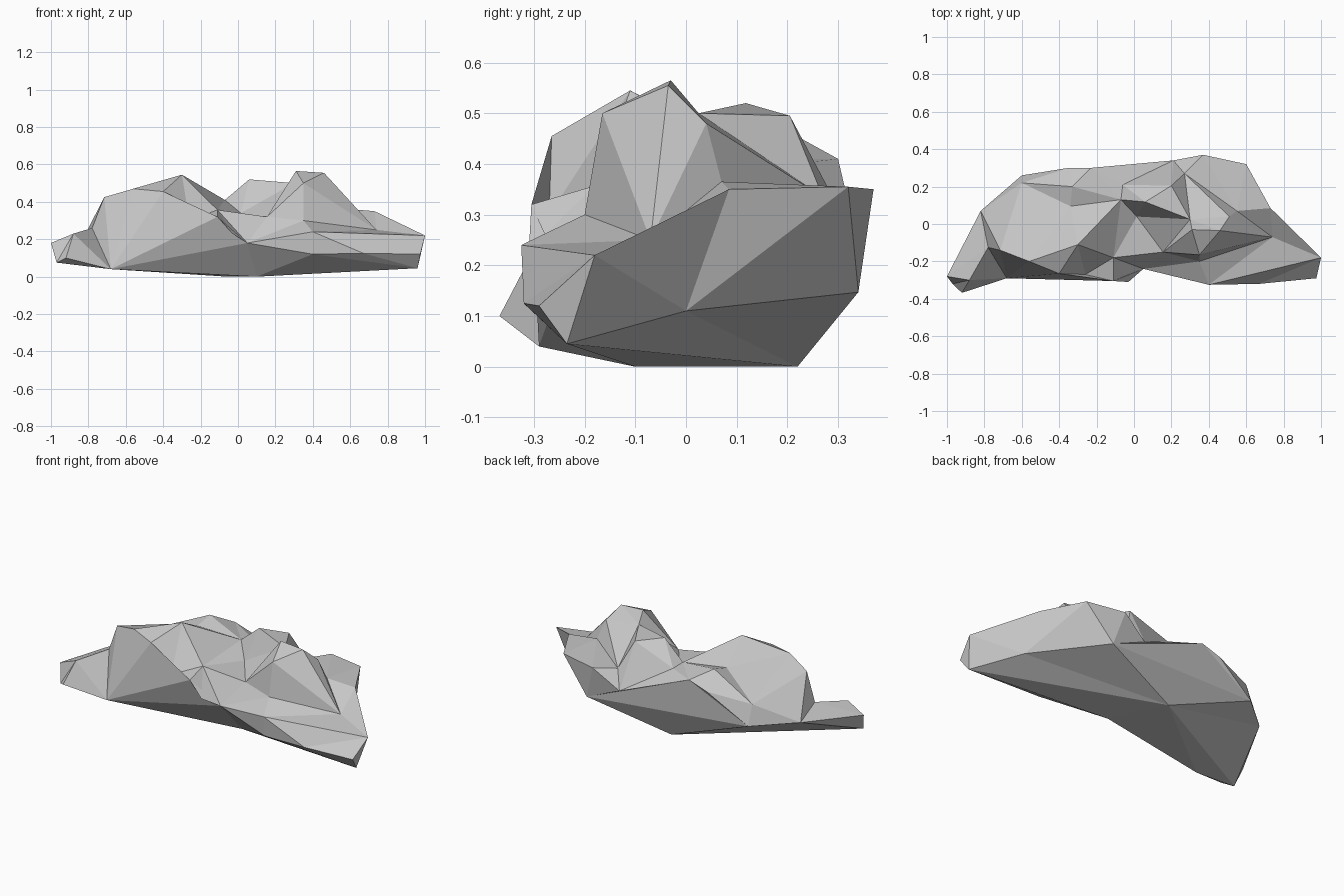
import bpy
import bmesh
from mathutils import Vector
from mathutils.geometry import delaunay_2d_cdt

default_cube = bpy.data.objects.get("Cube")
if default_cube:
    bpy.data.objects.remove(default_cube, do_unlink=True)


def make_material(name, colour):
    material = bpy.data.materials.new(name)
    material.use_nodes = True
    material.diffuse_color = colour
    shader = material.node_tree.nodes["Principled BSDF"]
    shader.inputs["Base Color"].default_value = colour
    shader.inputs["Roughness"].default_value = 0.9
    return material


def faceted_sheet(name, outline, creases, material, facing_up):
    """Triangulate the area inside an outline, keeping each crease as an edge path."""
    points = [Vector(p) for p in outline]
    edges = []
    for crease in creases:
        path = []
        for corner in map(Vector, crease):
            if corner not in points:
                points.append(corner)
            path.append(points.index(corner))
        edges += zip(path, path[1:])
    flat = [p.xy for p in points]
    border = list(range(len(outline)))
    verts, _, faces, sources, _, _ = delaunay_2d_cdt(flat, edges, [border], 1, 1e-5)

    bm = bmesh.new()
    corners = [bm.verts.new(points[ids[0]] if ids else v.to_3d())
               for v, ids in zip(verts, sources)]
    for face in faces:
        loop = [corners[i] for i in face]
        bm.faces.new(loop if facing_up else loop[::-1])
    loose = [v for v in bm.verts if not v.link_faces]
    bmesh.ops.delete(bm, geom=loose, context='VERTS')
    mesh = bpy.data.meshes.new(name)
    bm.to_mesh(mesh)
    bm.free()
    mesh.materials.append(material)
    rock = bpy.data.objects.new(name, mesh)
    bpy.context.collection.objects.link(rock)
    return rock


# Corners where several ridges meet
west_tip = (-1, -.28, .18)
west_toe = (-.97, -.32, .075)
west_foot = (-.68, -.29, .04)
front_lip = (-.11, -.305, .32)
front_notch = (.05, -.24, .18)
front_ledge = (.4, -.325, .24)
east_tip = (1, -.18, .22)
east_brow = (.73, .085, .35)
back_corner = (.6, .32, .355)
back_west = (-.6, .26, .21)
west_crag = (-.4, -.265, .455)
spur_foot = (-.26, -.27, .3)
ledge_end = (.155, -.15, .32)
east_step = (.74, -.07, .25)
saddle = (.3, .025, .5)
hump_top = (.06, .118, .52)
hump_back = (.2, .205, .495)
summit = (-.3, -.11, .545)

# Widest outline of the rock, shared by the crown and the underside
rim = [west_tip, west_toe, (-.92, -.368, .1), west_foot, front_lip,
       (-.03, -.31, .23), front_notch, front_ledge,
       (.67, -.32, .125), (.975, -.29, .12), east_tip, east_brow,
       back_corner, (.37, .37, .35), (.21, .34, .24), (-.23, .3, .41),
       (-.35, .3, .37), back_west, (-.82, .07, .22)]

# Ridges of the crown
west_ridge = [(-.88, -.3, .23), (-.78, -.125, .26), (-.715, -.14, .425),
              (-.56, -.2, .47), west_crag, summit]
west_shoulder = [summit, (-.34, .095, .435), (-.33, .2, .465), (-.6, .22, .33)]
west_buttress = [west_crag, spur_foot, front_lip]
front_spur = [summit, spur_foot, (-.11, -.18, .357), ledge_end,
              (.35, -.2, .3), east_step, front_ledge, east_tip]
middle_hump = [(.015, .04, .34), (-.07, .13, .41), (-.06, .21, .4),
               hump_top, hump_back, (.27, .27, .335)]
east_peak = [ledge_end, (.31, -.03, .565), (.46, -.035, .555),
             (.35, -.165, .5), east_step]
east_saddle = [hump_back, saddle, (.51, .04, .48), (.55, .07, .365), east_brow]
hump_link = [hump_top, saddle]

# Low points and edges under the rock
keel_front = (.1, -.1, 0)
keel_back = (-.057, .22, 0)
back_heel = (.43, .34, .147)
east_foot = (.96, -.235, .045)
east_knee = (.768, 0, .11)
keel = [west_foot, keel_front, keel_back, west_foot]
front_edge = [west_foot, front_notch, (.4, -.315, .12), east_foot, keel_front]
east_flank = [east_foot, keel_back, east_knee, back_heel, back_corner,
              east_knee, east_foot]
brow_edge = [east_tip, east_knee, east_brow]
back_edge = [keel_back, back_heel, back_west, keel_back, west_toe]

stone = make_material("grey stone", (.57, .57, .57, 1))
faceted_sheet("rock_crown", rim,
              [west_ridge, west_shoulder, west_buttress, front_spur,
               middle_hump, east_peak, east_saddle, hump_link], stone, True)
faceted_sheet("rock_underside", rim,
              [keel, front_edge, east_flank, brow_edge, back_edge], stone, False)
